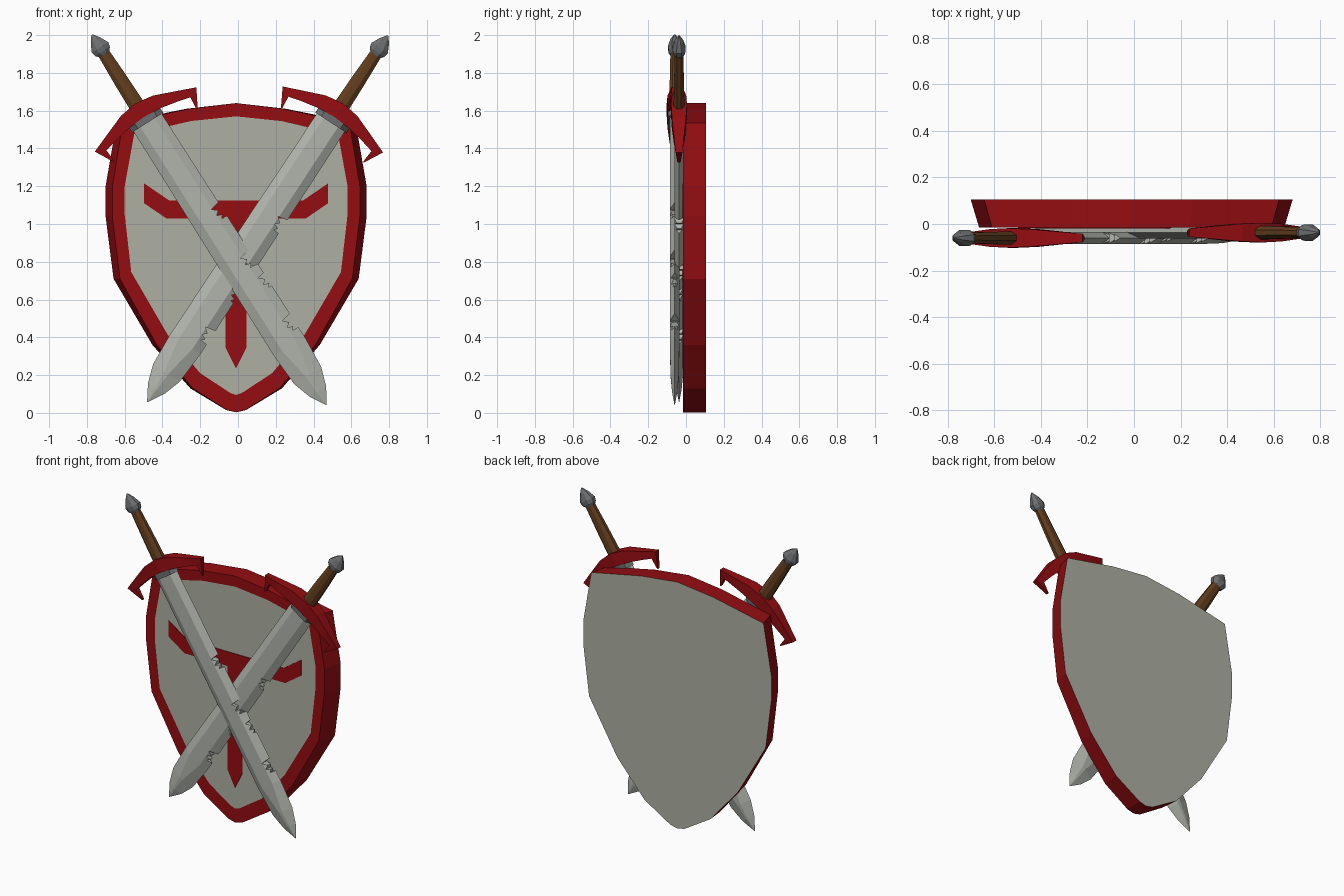
import bpy, bmesh, math
from mathutils import Matrix, Vector

if "Cube" in bpy.data.objects:
    bpy.data.objects.remove(bpy.data.objects["Cube"])


def material(name, rgb):
    m = bpy.data.materials.new(name)
    m.use_nodes = True
    m.diffuse_color = (*rgb, 1)
    bsdf = next(n for n in m.node_tree.nodes if n.type == 'BSDF_PRINCIPLED')
    bsdf.inputs["Base Color"].default_value = (*rgb, 1)
    return m


RED = material("deep red", (0.30, 0.004, 0.006))
PANEL = material("pale grey", (0.42, 0.43, 0.36))
BLADE = material("blade grey", (0.44, 0.46, 0.41))
STEEL = material("dark steel", (0.15, 0.155, 0.16))
WOOD = material("brown wood", (0.125, 0.048, 0.014))


def finish(name, bm, mats, matrix=Matrix()):
    bmesh.ops.recalc_face_normals(bm, faces=bm.faces)
    me = bpy.data.meshes.new(name)
    bm.to_mesh(me)
    bm.free()
    for m in mats:
        me.materials.append(m)
    ob = bpy.data.objects.new(name, me)
    ob.matrix_world = matrix
    bpy.context.collection.objects.link(ob)
    return ob


def bridge(bm, a, b):
    n = len(a)
    return [bm.faces.new((a[i], a[(i + 1) % n], b[(i + 1) % n], b[i])) for i in range(n)]


def loft(rings):
    """Skin a row of equal-sized rings and cap both ends."""
    bm = bmesh.new()
    loops = [[bm.verts.new(p) for p in r] for r in rings]
    for a, b in zip(loops, loops[1:]):
        bridge(bm, a, b)
    bm.faces.new(loops[0])
    bm.faces.new(loops[-1])
    return bm


def mirrored(half):
    """Close a half outline that starts and ends on the centre line."""
    return half + [(-x, z) for x, z in half[-2:0:-1]]


# Shield: flared red rim around a flush panel, plain back
CX = -0.01
outer = mirrored([(0, 1.64), (.25, 1.61), (.6, 1.535), (.655, 1.2), (.655, 1.04),
                  (.615, .71), (.42, .36), (.23, .13), (.05, .015), (0, .003)])
inner = mirrored([(0, 1.57), (.24, 1.545), (.54, 1.475), (.59, 1.2), (.59, 1.05),
                  (.555, .745), (.36, .41), (.19, .21), (.03, .105), (0, .095)])
bm = bmesh.new()
front = [bm.verts.new((x + CX, -.015, z)) for x, z in outer]
back = [bm.verts.new((x * 1.055 + CX, .105, z)) for x, z in outer]
panel = [bm.verts.new((x + CX, -.015, z)) for x, z in inner]
bridge(bm, front, back)
bridge(bm, panel, front)
for loop in (panel, back):
    bm.faces.new(loop).material_index = 1
finish("shield", bm, [RED, PANEL])

# Emblem: thin winged T plate
emblem = mirrored([(0, 1.125), (.355, 1.125), (.487, 1.215), (.487, 1.11),
                   (.37, 1.03), (.055, 1.03), (.055, .345), (0, .235)])
finish("shield_emblem", loft([[(x + CX, y, z) for x, z in emblem] for y in (-.019, -.013)]), [RED])


# Sword parts, in local space: x across the blade, y through it, z to the tip
def oval(t, rx, ry, n=8):
    return [(rx * math.cos(a), ry * math.sin(a), t)
            for a in (math.tau * (i + .5) / n for i in range(n))]


def blade_ring(t, w, flat, h):
    return [(w, 0, t), (flat, h, t), (-flat, h, t), (-w, 0, t), (-flat, -h, t), (flat, -h, t)]


def sword(side, origin, lean):
    s, c = math.sin(lean), math.cos(lean)
    across = Vector((c, 0, -side * s))
    along = Vector((side * -s, 0, -c))
    mat = Matrix((across, (0, -1, 0), along)).transposed().to_4x4()
    mat.translation = origin
    label = "left_" if side > 0 else "right_"

    # Blade with pointed tip
    blade = finish(label + "sword_blade", loft([
        blade_ring(0, .088, .045, .025), blade_ring(1.42, .096, .045, .025),
        blade_ring(1.60, .085, .012, .022), blade_ring(1.70, .052, .006, .014),
        blade_ring(1.785, .002, .001, .001)]), [BLADE], mat)

    # Battle notches along one edge
    for t, depth in ((.62, .04), (.92, .03), (1.06, .055), (1.32, .04)):
        jag = [(-.055, .13), (-.035, depth), (-.012, depth + .028), (.008, depth + .006),
               (.018, depth + .035), (.035, depth + .02), (.04, .13)]
        cutter = finish("notch_cutter", loft([[(p, y, t + d) for d, p in jag]
                                              for y in (-.1, .1)]), [BLADE], mat)
        cutter.hide_render = True
        mod = blade.modifiers.new("notch", 'BOOLEAN')
        mod.operation, mod.solver, mod.object = 'DIFFERENCE', 'EXACT', cutter
        bpy.context.view_layer.update()
        cut = bpy.data.meshes.new_from_object(
            blade.evaluated_get(bpy.context.evaluated_depsgraph_get()))
        blade.modifiers.clear()
        blade.data = cut
        bpy.data.objects.remove(cutter)

    # Collar between blade and guard
    finish(label + "sword_collar", loft([blade_ring(-.06, .098, .06, .034),
                                         blade_ring(.016, .098, .06, .034)]), [STEEL], mat)

    # Curved guard with hooked ends: outer point, inner point, half depth
    half = [((0, -.105), (0, -.02), .042), ((.1, -.09), (.1, -.012), .038),
            ((.21, -.047), (.2, .008), .028), ((.318, -.004), (.263, .024), .018),
            ((.262, .098), (.257, .09), .008)]
    arc = [((-o[0], o[1]), (-i[0], i[1]), h) for o, i, h in half[:0:-1]] + half
    finish(label + "sword_guard", loft([
        [(o[0], h, o[1]), (o[0], -h, o[1]), (i[0], -h, i[1]), (i[0], h, i[1])]
        for o, i, h in arc]), [RED], mat)

    # Tapered grip and faceted pommel
    finish(label + "sword_grip", loft([oval(-.44, .034, .024), oval(-.25, .042, .028),
                                       oval(-.06, .046, .032)]), [WOOD], mat)
    finish(label + "sword_pommel", loft([
        oval(-.535, .004, .004), oval(-.5, .032, .024), oval(-.455, .056, .038),
        oval(-.43, .05, .034), oval(-.41, .03, .024)]), [STEEL], mat)


sword(-1, (-.487, -.06, 1.55), .5645)
sword(1, (.5, -.037, 1.55), .581)
